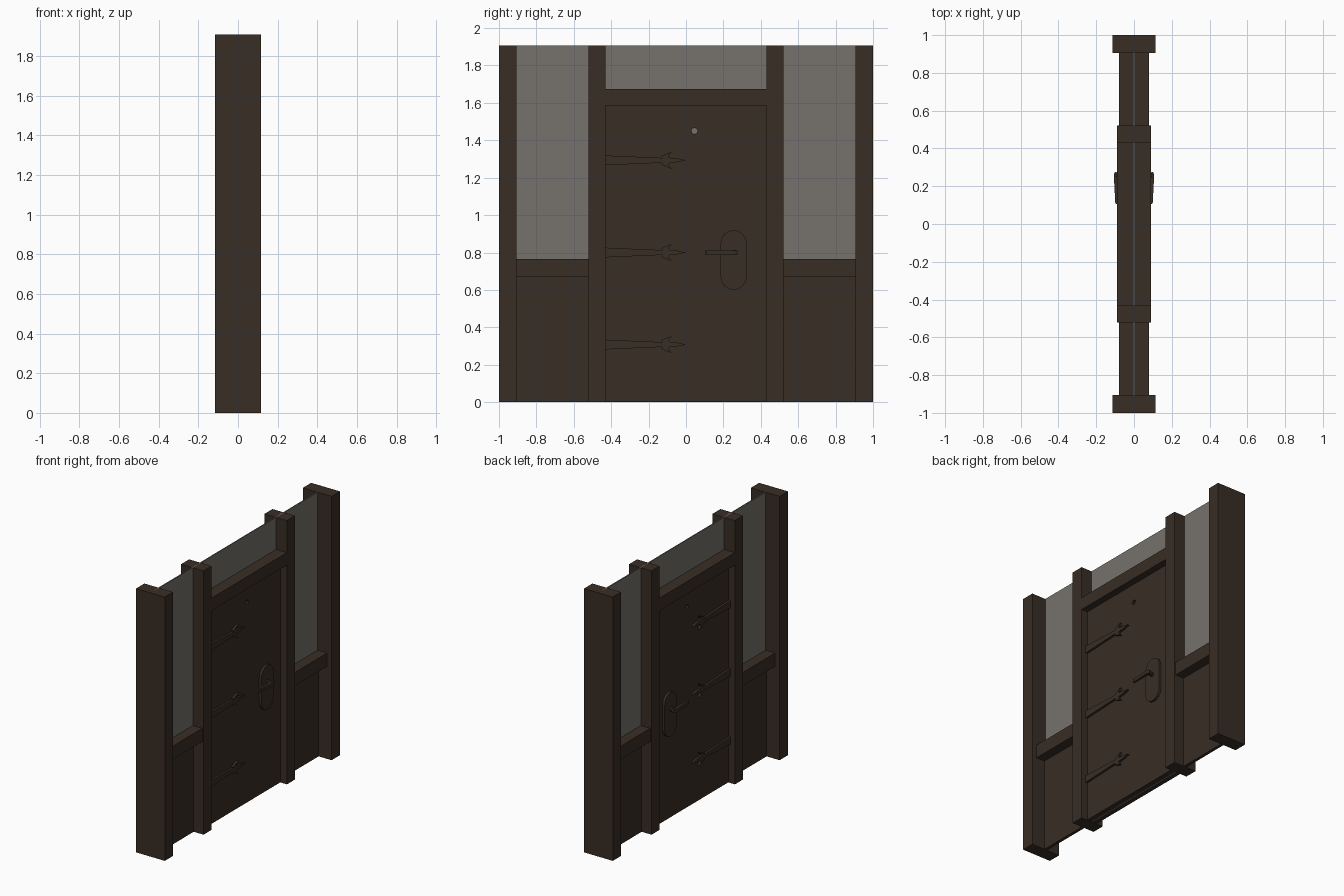
import bpy, bmesh, math
from mathutils import Vector

if "Cube" in bpy.data.objects:
    bpy.data.objects.remove(bpy.data.objects["Cube"])

H = 1.907  # overall height


def material(name, rgb):
    m = bpy.data.materials.new(name)
    m.diffuse_color = (*rgb, 1)
    m.use_nodes = True
    m.node_tree.nodes["Principled BSDF"].inputs["Base Color"].default_value = m.diffuse_color
    return m


WOOD = material("dark_wood", (0.040, 0.027, 0.018))
GLASS = material("grey_glass", (0.180, 0.166, 0.150))


def prism(name, points, offset, mat):
    """Extrude a closed 3D outline along the offset vector."""
    bm = bmesh.new()
    face = bm.faces.new([bm.verts.new(p) for p in points])
    res = bmesh.ops.extrude_face_region(bm, geom=[face], use_keep_orig=True)
    verts = [g for g in res["geom"] if isinstance(g, bmesh.types.BMVert)]
    bmesh.ops.translate(bm, verts=verts, vec=Vector(offset))
    bmesh.ops.recalc_face_normals(bm, faces=bm.faces)
    mesh = bpy.data.meshes.new(name)
    bm.to_mesh(mesh)
    bm.free()
    mesh.materials.append(mat)
    ob = bpy.data.objects.new(name, mesh)
    bpy.context.collection.objects.link(ob)
    return ob


def box(name, hx, y0, y1, z0, z1, mat=WOOD):
    """Box centred on x = 0 with half depth hx."""
    pts = [(-hx, y0, z0), (-hx, y1, z0), (-hx, y1, z1), (-hx, y0, z1)]
    return prism(name, pts, (2 * hx, 0, 0), mat)


# Posts, rails and lower panels on both sides of the door
for s, side in ((-1, "left"), (1, "right")):
    def span(a, b):
        return sorted((s * a, s * b))
    box(f"outer_post_{side}", 0.115, *span(0.905, 1.0), 0, H)
    box(f"inner_post_{side}", 0.09, *span(0.43, 0.522), 0, H)
    box(f"rail_{side}", 0.08, *span(0.522, 0.905), 0.67, 0.766)
    box(f"lower_panel_{side}", 0.011, *span(0.522, 0.905), 0, 0.67)

# Header and the glass sheet running through the frame
box("header", 0.09, -0.43, 0.43, 1.585, 1.675)
box("glass_sheet", 0.004, -0.95, 0.95, 0.002, H, GLASS)

# Door with a peephole bored through it
door = box("door", 0.04, -0.43, 0.43, 0.003, 1.585)
hole = [(-0.1, 0.045 + 0.017 * math.cos(i * math.pi / 4),
         1.45 + 0.017 * math.sin(i * math.pi / 4)) for i in range(8)]
cutter = prism("peephole_cutter", hole, (0.2, 0, 0), WOOD)
cutter.hide_render = True
cutter.hide_viewport = False
mod = door.modifiers.new("peephole", "BOOLEAN")
mod.operation = "DIFFERENCE"
mod.solver = "EXACT"
mod.object = cutter
bpy.context.view_layer.objects.active = door
bpy.ops.object.modifier_apply(modifier=mod.name)
bpy.data.objects.remove(cutter)

# Outlines in (y, z): arrow-shaped hinge strap and rounded handle plate
upper = [(-0.43, 0.026), (-0.125, 0.013), (-0.132, 0.022), (-0.112, 0.032),
         (-0.075, 0.046), (-0.095, 0.024), (-0.088, 0.014), (-0.055, 0.012)]
strap = upper + [(0.0, 0.0)] + [(y, -z) for y, z in reversed(upper)]
plate = []
for i in range(18):
    half, step = divmod(i, 9)
    a = math.pi * (half + step / 8)
    plate.append((0.255 + 0.07 * math.cos(a),
                  0.76 + (0.09 if half == 0 else -0.09) + 0.07 * math.sin(a)))

# Hardware on both faces of the door
for s, side in ((-1, "back"), (1, "front")):
    for n, z in enumerate((0.308, 0.80, 1.293)):
        prism(f"hinge_strap_{side}_{n}",
              [(s * 0.039, y, z + dz) for y, dz in strap], (s * 0.017, 0, 0), WOOD)
    prism(f"handle_plate_{side}", [(s * 0.039, y, z) for y, z in plate],
          (s * 0.018, 0, 0), WOOD)
    # Round neck
    neck = [(s * 0.055, 0.256 + 0.015 * math.cos(i * math.pi / 5),
             0.80 + 0.015 * math.sin(i * math.pi / 5)) for i in range(10)]
    prism(f"handle_neck_{side}", neck, (s * 0.04, 0, 0), WOOD)
    # Tapered lever, outlined in (x, y)
    lever = [(0.08, 0.272), (0.10, 0.275), (0.107, 0.262), (0.099, 0.108),
             (0.086, 0.104), (0.084, 0.24)]
    prism(f"handle_lever_{side}", [(s * x, y, 0.788) for x, y in lever],
          (0, 0, 0.024), WOOD)
